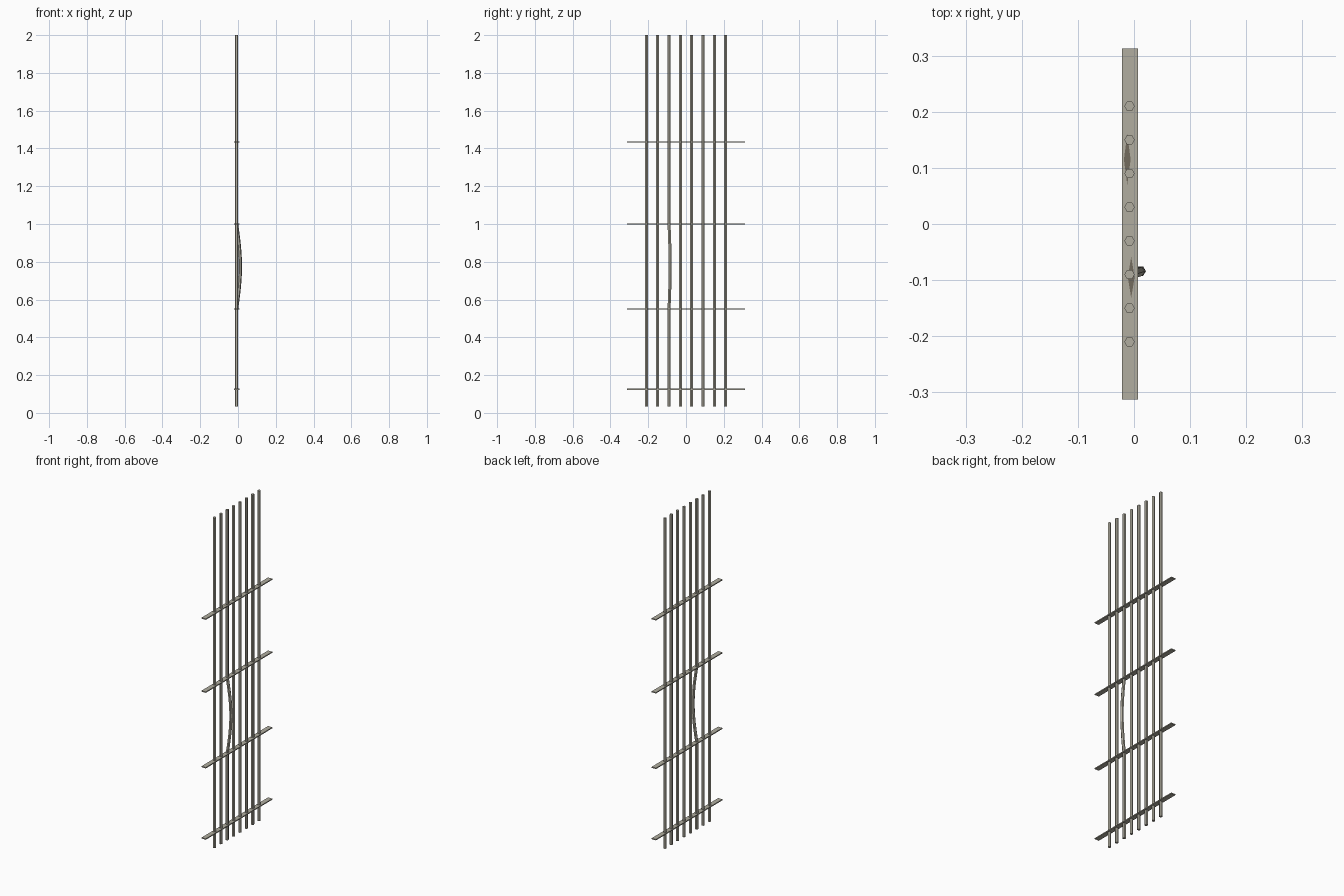
import bpy, bmesh, math

if "Cube" in bpy.data.objects:
    bpy.data.objects.remove(bpy.data.objects["Cube"])

ROD_X = -0.008
ROD_R = 0.0092
Z_LOW, Z_HIGH = 0.033, 2.0
BAR_Z = (0.125, 0.55, 1.0, 1.435)


def material(name, rgb):
    m = bpy.data.materials.new(name)
    m.diffuse_color = (*rgb, 1)
    m.use_nodes = True
    m.node_tree.nodes["Principled BSDF"].inputs["Base Color"].default_value = m.diffuse_color
    return m


metal = material("weathered_grey_metal", (0.44, 0.42, 0.35))
rust = material("dull_rust", (0.17, 0.145, 0.11))


def finish(name, bm, mat):
    bmesh.ops.recalc_face_normals(bm, faces=bm.faces)
    mesh = bpy.data.meshes.new(name)
    bm.to_mesh(mesh)
    bm.free()
    mesh.materials.append(mat)
    obj = bpy.data.objects.new(name, mesh)
    bpy.context.collection.objects.link(obj)
    return obj


def rod(name, path):
    """Six-sided bar swept through a list of (x, y, z) centres."""
    bm = bmesh.new()
    rings = []
    for x, y, z in path:
        rings.append([bm.verts.new((x + ROD_R * math.cos(k * math.pi / 3),
                                    y + ROD_R * math.sin(k * math.pi / 3), z))
                      for k in range(6)])
    for a, b in zip(rings, rings[1:]):
        for k in range(6):
            n = (k + 1) % 6
            bm.faces.new((a[k], a[n], b[n], b[k]))
    bm.faces.new(rings[0])
    bm.faces.new(rings[-1])
    return finish(name, bm, metal)


# Eight upright rods; the third one bows outward between two cross bars
for i in range(8):
    y = -0.21 + 0.06 * i
    path = [(ROD_X, y, Z_LOW)]
    if i == 2:
        for k in range(13):
            t = k / 12
            bow = math.sin(math.pi * t)
            path.append((ROD_X + 0.02 * bow, y + 0.006 * bow,
                         BAR_Z[1] + t * (BAR_Z[2] - BAR_Z[1])))
    path.append((ROD_X, y, Z_HIGH))
    rod("bent_rod" if i == 2 else f"upright_rod_{i + 1}", path)

# Four flat cross bars
for i, z in enumerate(BAR_Z):
    bm = bmesh.new()
    bmesh.ops.create_cube(bm, size=1)
    for v in bm.verts:
        v.co = (v.co.x * 0.028 - 0.007, v.co.y * 0.626, v.co.z * 0.006 + z)
    finish(f"cross_bar_{i + 1}", bm, metal)

# Thin rust streaks on the highest cross bar
for i, (x, y, half) in enumerate(((-0.012, 0.115, 0.045), (-0.005, -0.095, 0.037))):
    bm = bmesh.new()
    z = BAR_Z[-1] + 0.0036
    outline = ((0, -half), (0.006, 0), (0, half), (-0.006, 0))
    bm.faces.new([bm.verts.new((x + dx, y + dy, z)) for dx, dy in outline])
    finish(f"rust_streak_{i + 1}", bm, rust)
